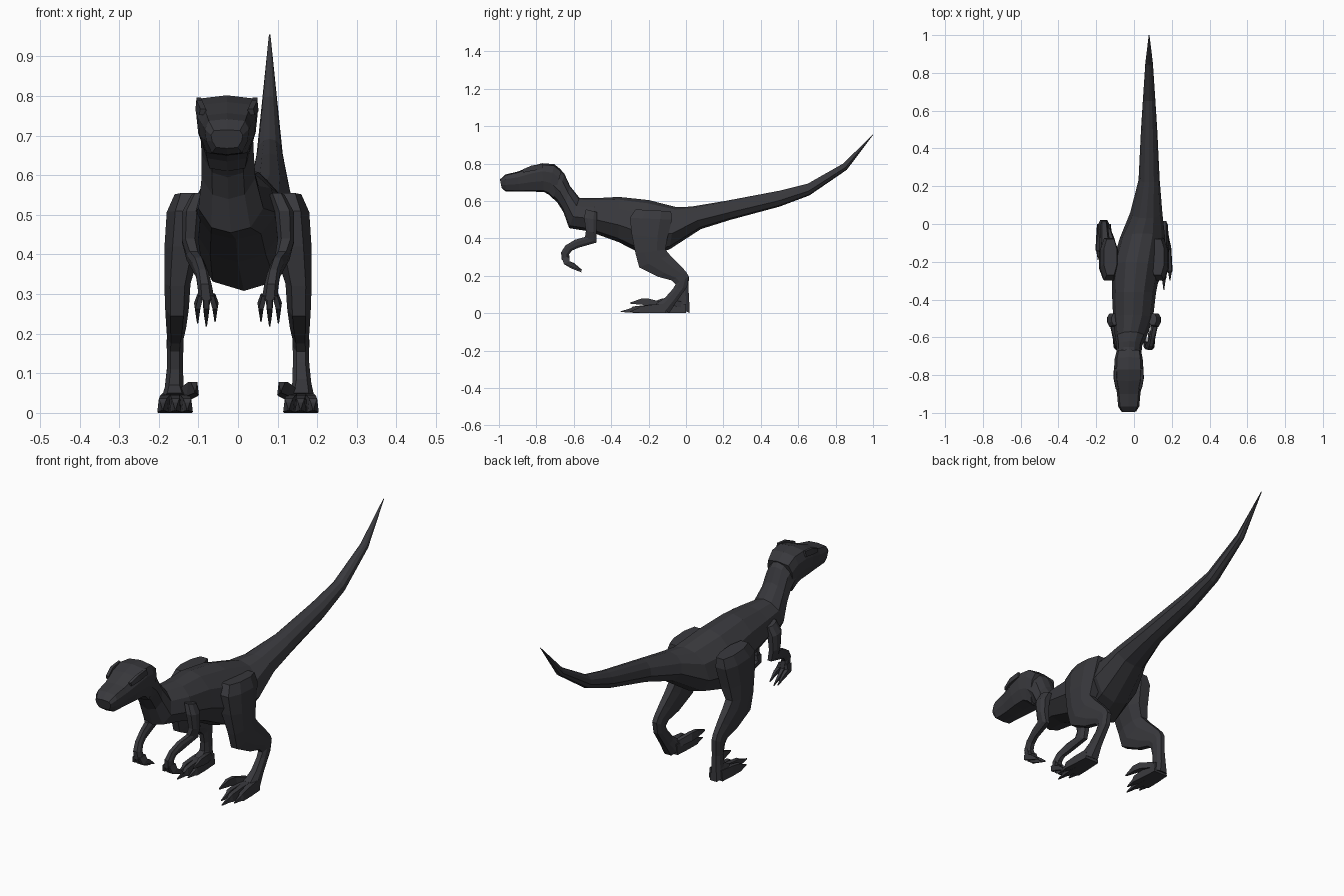
import bpy, bmesh

hide = bpy.data.materials.new("charcoal_hide")
hide.diffuse_color = (0.040, 0.040, 0.046, 1)

# Half cross-sections: (fraction from upper to lower edge, width factor)
BODY = [(0, 0), (.06, .45), (.27, .85), (.62, 1), (.92, .6), (1, 0)]
HEAD = [(0, 0), (.05, .82), (.28, 1), (.62, .93), (.95, .68), (1, 0)]
LIMB = [(0, .55), (.3, 1), (.72, 1), (1, .55)]
BOX = [(0, .7), (1, 1)]


def loft(name, rings, section):
    """Skin rings (upper y, z, lower y, z, centre x, half width)."""
    bm = bmesh.new()
    outline = section + [(t, -w) for t, w in reversed(section) if w > 0]
    loops = []
    for ay, az, by, bz, cx, hw in rings:
        loops.append([bm.verts.new((cx + w * hw, ay + (by - ay) * t, az + (bz - az) * t))
                      for t, w in outline])
    n = len(outline)
    for p, q in zip(loops, loops[1:]):
        for i in range(n):
            j = (i + 1) % n
            bm.faces.new((p[i], p[j], q[j], q[i]))
    bm.faces.new(loops[0])
    bm.faces.new(loops[-1][::-1])
    bmesh.ops.recalc_face_normals(bm, faces=bm.faces)
    mesh = bpy.data.meshes.new(name)
    bm.to_mesh(mesh)
    bm.free()
    mesh.materials.append(hide)
    obj = bpy.data.objects.new(name, mesh)
    bpy.context.collection.objects.link(obj)
    return obj


# Head
loft("head", [
    (-.995, .715, -.985, .668, -.028, .040),
    (-.965, .742, -.965, .652, -.028, .056),
    (-.90, .757, -.89, .650, -.028, .062),
    (-.83, .785, -.82, .650, -.028, .074),
    (-.77, .802, -.76, .648, -.028, .078),
    (-.705, .797, -.735, .635, -.028, .074),
    (-.665, .765, -.71, .61, -.027, .066)], HEAD)

# Neck, torso and tail in one skin
loft("neck_torso_and_tail", [
    (-.69, .785, -.74, .64, -.028, .066),
    (-.65, .745, -.69, .595, -.026, .066),
    (-.62, .68, -.655, .54, -.024, .068),
    (-.57, .617, -.625, .455, -.018, .082),
    (-.48, .615, -.52, .438, -.005, .105),
    (-.36, .622, -.36, .38, 0, .117),
    (-.20, .605, -.22, .308, .015, .132),
    (-.05, .567, -.09, .34, .045, .120),
    (.03, .57, .08, .45, .065, .085),
    (.22, .602, .24, .50, .08, .056),
    (.50, .655, .50, .57, .08, .043),
    (.65, .692, .66, .63, .08, .033),
    (.84, .80, .86, .767, .08, .020),
    (1, .956, 1, .953, .08, .002)], BODY)

thigh_and_shank = [
    (-.27, .555, -.08, .545, .125, .035),
    (-.30, .51, -.075, .50, .132, .048),
    (-.29, .42, -.10, .40, .140, .046),
    (-.27, .32, -.11, .34, .153, .033),
    (-.25, .245, -.085, .31, .154, .030),
    (-.15, .195, -.035, .26, .156, .025),
    (-.075, .175, .002, .22, .158, .021),
    (-.055, .155, .015, .195, .159, .021)]
# The right foot steps forward, the left one stands under the hip
shins = {1: [(-.07, .13, .005, .14), (-.11, .085, -.055, .055), (-.16, .05, -.09, .0)],
         -1: [(-.045, .11, .014, .12), (-.045, .07, .018, .05), (-.08, .05, .02, .0)]}

for side, word in ((1, "right"), (-1, "left")):
    def part(name, rings, section):
        loft(f"{word}_{name}", [(*r[:4], side * r[4], r[5]) for r in rings], section)

    # Leg down to the foot pad
    widths = [(.159, .020), (.161, .024), (.160, .034)]
    part("leg", thigh_and_shank + [a + b for a, b in zip(shins[side], widths)], LIMB)

    # Foot: three toes with claws
    y = -.11 if side == 1 else 0.0
    for toe, x0, x1, length in (("inner", .140, .128, .20), ("middle", .160, .158, .24),
                                ("outer", .178, .190, .19)):
        xm = (x0 + x1) / 2
        part(toe + "_toe", [
            (y, .05, y, 0, x0, .018),
            (y - length * .4, .045, y - length * .4, 0, xm, .017),
            (y - length * .72, .036, y - length * .72, .002, x1, .014),
            (y - length * .78, .026, y - length * .78, .004, x1, .009),
            (y - length, .010, y - length, .006, x1, .002)], BOX)
    # Raised sickle claw on the inside
    part("sickle_claw", [
        (y - .02, .06, y - .02, .03, .140, .014),
        (y - .09, .078, y - .08, .042, .116, .014),
        (y - .13, .078, y - .12, .045, .111, .012),
        (y - .19, .056, y - .185, .050, .108, .002)], BOX)

    # Arm, bent at the elbow, with the hand hanging
    part("arm", [
        (-.535, .555, -.475, .54, .098, .020),
        (-.545, .51, -.475, .50, .117, .024),
        (-.535, .44, -.478, .43, .121, .021),
        (-.54, .408, -.478, .378, .112, .018),
        (-.595, .392, -.575, .350, .100, .016),
        (-.645, .362, -.610, .335, .090, .016),
        (-.668, .325, -.625, .315, .084, .018),
        (-.664, .285, -.622, .292, .080, .020)], LIMB)
    for finger, x0, x1, drop in (("inner", .067, .058, .012), ("middle", .080, .080, 0),
                                 ("outer", .093, .102, .008)):
        part(finger + "_finger", [
            (-.664, .295, -.625, .302, x0, .009),
            (-.652, .262, -.622, .278, x1, .009),
            (-.615, .240 + drop, -.598, .256 + drop, x1, .007),
            (-.558, .218 + drop, -.557, .221 + drop, x1, .002)], BOX)

    # Brow ridge over the eye
    loft(word + "_brow", [
        (-.875, .768, -.870, .752, -.028 + side * .060, .010),
        (-.825, .790, -.820, .762, -.028 + side * .070, .010),
        (-.765, .797, -.765, .770, -.028 + side * .071, .008)], BOX)
